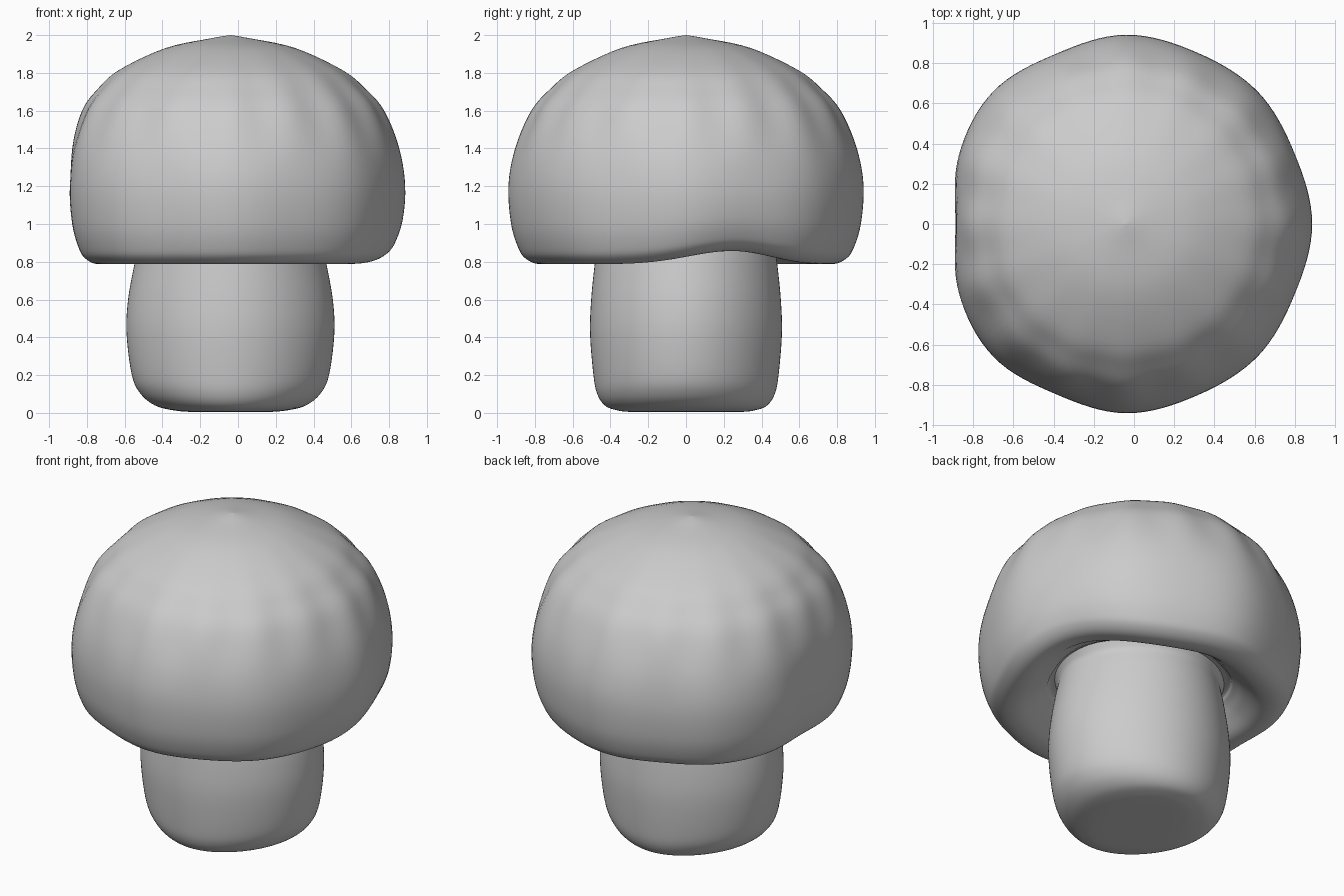
import bpy, bmesh, math

if "Cube" in bpy.data.objects:
    bpy.data.objects.remove(bpy.data.objects["Cube"])

CX = -0.04  # shared vertical axis of cap and stem
SEG = 128


def catmull(p0, p1, p2, p3, t):
    return tuple(0.5 * (2 * b + (c - a) * t + (2 * a - 5 * b + 4 * c - d) * t * t
                        + (3 * b - a - 3 * c + d) * t ** 3)
                 for a, b, c, d in zip(p0, p1, p2, p3))


def smooth_path(pts, steps=5):
    out = []
    for i in range(len(pts) - 1):
        quad = [pts[max(0, min(len(pts) - 1, i + k))] for k in (-1, 0, 1, 2)]
        out += [catmull(*quad, s / steps) for s in range(steps)]
    return out + [pts[-1]]


def loft(name, rows, point):
    """Skin rings between two closing poles; point(row, angle) gives a vertex."""
    bm = bmesh.new()
    rings = [[bm.verts.new(point(r, 2 * math.pi * j / SEG)) for j in range(SEG)]
             for r in rows[1:-1]]
    for a, b in zip(rings, rings[1:]):
        for j in range(SEG):
            k = (j + 1) % SEG
            bm.faces.new((a[j], a[k], b[k], b[j]))
    for ring, row in ((rings[0], rows[0]), (rings[-1], rows[-1])):
        pole = bm.verts.new((CX, 0, row[-1]))
        for j in range(SEG):
            bm.faces.new((pole, ring[j], ring[(j + 1) % SEG]))
    bmesh.ops.recalc_face_normals(bm, faces=bm.faces)
    for f in bm.faces:
        f.smooth = True
    me = bpy.data.meshes.new(name)
    bm.to_mesh(me)
    bm.free()
    ob = bpy.data.objects.new(name, me)
    bpy.context.collection.objects.link(ob)
    return ob


# Cap outline radius every 22.5 degrees, mirrored front to back
half = [0.925, 0.908, 0.928, 0.922, 0.94, 0.914, 0.932, 0.898, 0.847]
outline = half + half[-2:0:-1]


def cap_radius(a):
    u = a / (2 * math.pi) * 16
    i = int(u)
    return catmull(*[(outline[(i + k) % 16],) for k in (-1, 0, 1, 2)], u - i)[0]


def cap_point(row, a):
    s, z = row
    # the outline gets rounder towards the crown
    blend = max(0, min(1, (z - 1.25) / 0.6))
    r = s * (cap_radius(a) * (1 - blend) + 0.922 * blend)
    # soft radial pleats on the shoulder
    if z > 1.0:
        r += 0.008 * math.cos(16 * a) * math.exp(-((z - 1.6) / 0.2) ** 2)
    # raised stretch of rim on the right
    d = (math.degrees(a) - 19 + 180) % 360 - 180
    fade = max(0, min(1, (1.15 - z) / 0.32)) * max(0, min(1, (s - 0.5) / 0.2))
    z += 0.07 * fade * math.exp(-(d / 25) ** 2)
    return (CX + r * math.cos(a), r * math.sin(a), z)


# Cap: dome, rolled rim and hollow underside
cap = smooth_path([(0, 2.0), (0.1, 1.985), (0.37, 1.932), (0.64, 1.815), (0.77, 1.715),
                   (0.873, 1.6), (0.964, 1.4), (1, 1.2), (0.985, 1.0), (0.943, 0.87),
                   (0.90, 0.815), (0.83, 0.788), (0.74, 0.80), (0.65, 0.86), (0.58, 0.92),
                   (0.5, 0.95), (0, 0.95)])
loft("mushroom_cap", cap, cap_point)

# Stem: (x half width, y half width, z)
stem = smooth_path([(0, 0, 0.005), (0.20, 0.28, 0.005), (0.31, 0.37, 0.015),
                    (0.40, 0.43, 0.04), (0.475, 0.47, 0.10), (0.522, 0.49, 0.2),
                    (0.55, 0.508, 0.42), (0.542, 0.502, 0.6), (0.508, 0.483, 0.79),
                    (0.485, 0.465, 0.9), (0.48, 0.455, 1.0), (0, 0, 1.0)])


def stem_point(row, a):
    k = 1 - 0.02 * math.sin(2 * a) ** 2
    return (CX + k * row[0] * math.cos(a), k * row[1] * math.sin(a), row[2])


loft("mushroom_stem", stem, stem_point)
